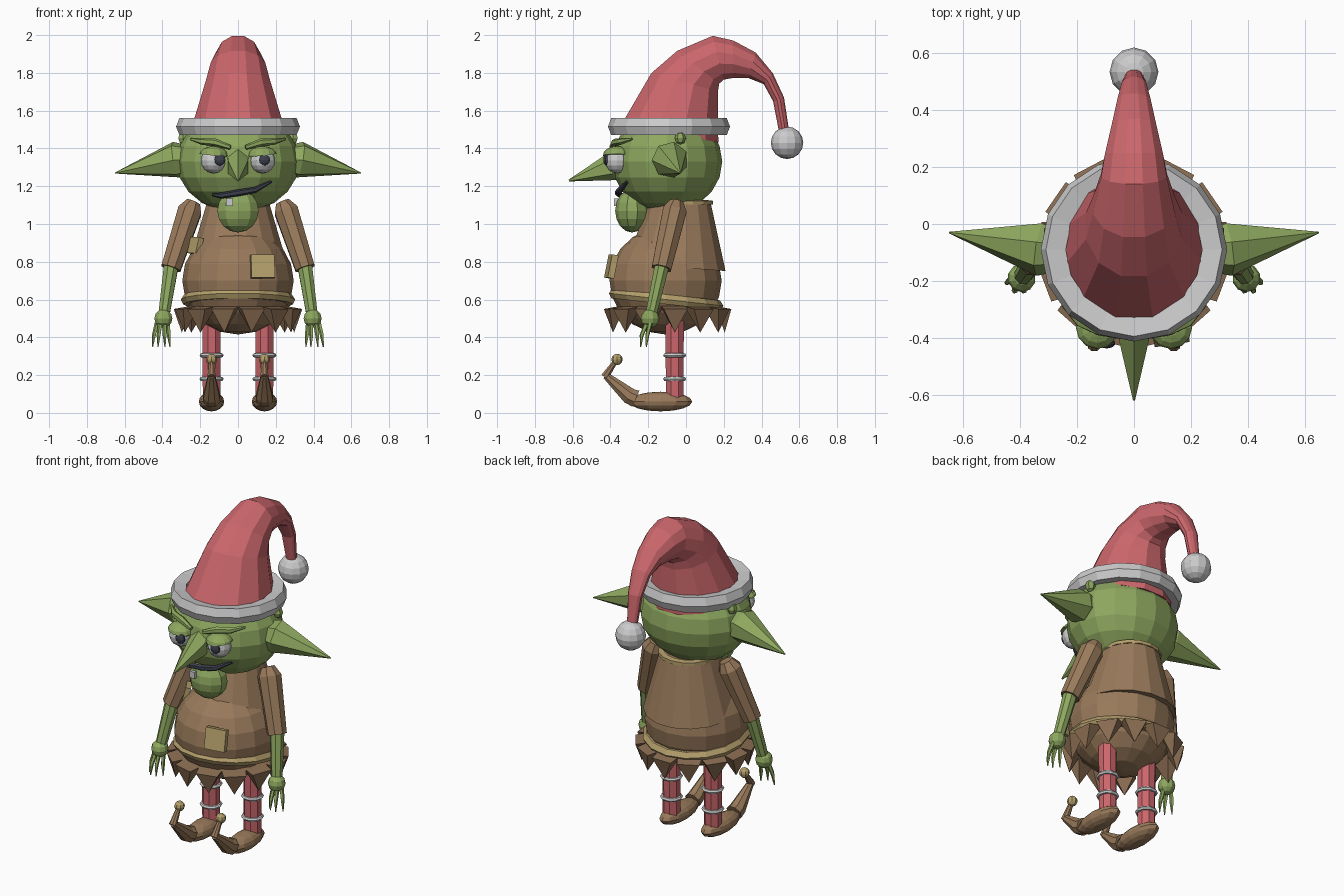
import bpy, bmesh, math
from mathutils import Vector, Matrix

if "Cube" in bpy.data.objects:
    bpy.data.objects.remove(bpy.data.objects["Cube"])


def material(name, rgb):
    m = bpy.data.materials.new(name)
    m.diffuse_color = (*rgb, 1)
    m.use_nodes = True
    m.node_tree.nodes["Principled BSDF"].inputs["Base Color"].default_value = m.diffuse_color
    return m


RED = material("red cloth", (0.60, 0.135, 0.15))
GREEN = material("green skin", (0.27, 0.39, 0.115))
BROWN = material("brown cloth", (0.32, 0.195, 0.105))
DARKBROWN = material("ragged brown", (0.26, 0.155, 0.085))
TAN = material("tan trim", (0.46, 0.35, 0.15))
WHITE = material("white fur", (0.60, 0.60, 0.61))
SLATE = material("dark slate", (0.045, 0.05, 0.07))


def finish(name, bm, mat):
    bmesh.ops.recalc_face_normals(bm, faces=bm.faces[:])
    me = bpy.data.meshes.new(name)
    bm.to_mesh(me)
    bm.free()
    me.materials.append(mat)
    ob = bpy.data.objects.new(name, me)
    bpy.context.collection.objects.link(ob)
    return ob


def ball(name, mat, c, r, seg=12, rings=8, cut=None):
    """Ellipsoid; cut = normal of a plane through the centre, keeping that side."""
    bm = bmesh.new()
    mtx = Matrix.Translation(c) @ Matrix.Diagonal((*r, 1))
    bmesh.ops.create_uvsphere(bm, u_segments=seg, v_segments=rings, radius=1, matrix=mtx)
    if cut:
        res = bmesh.ops.bisect_plane(bm, geom=bm.verts[:] + bm.edges[:] + bm.faces[:],
                                     plane_co=c, plane_no=cut, clear_inner=True)
        edges = [e for e in res["geom_cut"] if isinstance(e, bmesh.types.BMEdge)]
        bmesh.ops.edgeloop_fill(bm, edges=edges)
    return finish(name, bm, mat)


def loft(name, mat, rings, closed=False):
    """Skin rings of points; closed joins the last ring to the first."""
    bm = bmesh.new()
    vs = [[bm.verts.new(p) for p in ring] for ring in rings]
    n = len(vs[0])
    pairs = list(zip(vs, vs[1:])) + ([(vs[-1], vs[0])] if closed else [])
    for a, b in pairs:
        for i in range(n):
            j = (i + 1) % n
            bm.faces.new((a[i], a[j], b[j], b[i]))
    if not closed:
        bm.faces.new(vs[0])
        bm.faces.new(vs[-1])
    return finish(name, bm, mat)


def tube(name, mat, path, radii, sides=8, squash=1.0):
    pts = [Vector(p) for p in path]
    span = (pts[-1] - pts[0]).normalized()
    ref = Vector((0, 1, 0)) if abs(span.x) > 0.7 else Vector((1, 0, 0))
    rings = []
    for i, p in enumerate(pts):
        d = (pts[min(i + 1, len(pts) - 1)] - pts[max(i - 1, 0)]).normalized()
        u = (ref - d * d.dot(ref)).normalized()
        v = d.cross(u)
        rings.append([p + radii[i] * (u * math.cos(t) + squash * v * math.sin(t))
                      for t in (2 * math.pi * (k + 0.5) / sides for k in range(sides))])
    return loft(name, mat, rings)


def hoop(name, mat, c, profile, sides=16, sy=1.0, slope=0.0):
    """Closed (radius, z) profile turned round z, optionally tilted along y."""
    rings = []
    for r, z in profile:
        ring = []
        for k in range(sides):
            t = 2 * math.pi * k / sides
            y = r * sy * math.sin(t)
            ring.append((c[0] + r * math.cos(t), c[1] + y, c[2] + z + slope * y))
        rings.append(ring)
    return loft(name, mat, rings, closed=True)


def plate(name, mat, c, size, rot):
    bm = bmesh.new()
    bmesh.ops.create_cube(bm, size=1)
    m = Matrix.Translation(c) @ Matrix.Rotation(rot[1], 4, 'Z') @ \
        Matrix.Rotation(rot[0], 4, 'X') @ Matrix.Diagonal((*size, 1))
    bm.transform(m)
    return finish(name, bm, mat)


# Head and face
ball("head", GREEN, (0, -0.1, 1.33), (0.325, 0.292, 0.27), 16, 10)
ball("chin", GREEN, (0, -0.285, 1.07), (0.115, 0.09, 0.115), 10, 8)
tube("nose", GREEN, [(0, -0.34, 1.33), (0, -0.40, 1.30), (0, -0.62, 1.23)],
     [0.065, 0.06, 0.004], 6, 1.2)
tube("mouth", SLATE, [(-0.135, -0.315, 1.155), (-0.09, -0.345, 1.15), (0, -0.36, 1.165),
                      (0.09, -0.35, 1.18), (0.175, -0.31, 1.225)],
     [0.008, 0.016, 0.018, 0.016, 0.008], 6)
plate("tooth", WHITE, (-0.045, -0.37, 1.115), (0.035, 0.02, 0.04), (0, 0))
for s in (-1, 1):
    ball("eye", WHITE, (s * 0.13, -0.365, 1.335), (0.067, 0.065, 0.067), 12, 8)
    ball("pupil", SLATE, (s * 0.118 + 0.022, -0.42, 1.34), (0.031, 0.018, 0.031), 10, 6)
    ball("eyelid", GREEN, (s * 0.13, -0.365, 1.362), (0.077, 0.075, 0.05), 12, 8,
         cut=(-s * 0.12, 0, 1))
    tube("eyebrow", GREEN, [(s * 0.04, -0.395, 1.405), (s * 0.12, -0.375, 1.432),
                            (s * 0.19, -0.345, 1.437), (s * 0.25, -0.285, 1.45)],
         [0.012, 0.02, 0.018, 0.007], 6)
    # Pointed ears with a small wart above
    tube("ear", GREEN, [(s * 0.27, -0.09, 1.34), (s * 0.33, -0.085, 1.34),
                        (s * 0.65, -0.03, 1.27)], [0.08, 0.098, 0.003], 7)
    ball("wart", GREEN, (s * 0.29, -0.03, 1.455), (0.03, 0.03, 0.035), 6, 4)

# Drooping hat: upper/lower outline points (y, z) and half width
outline = [(-0.35, 1.53, 0.18, 1.43, 0.26), (-0.19, 1.80, 0.175, 1.70, 0.175),
           (-0.05, 1.92, 0.18, 1.74, 0.15), (0.14, 2.0, 0.20, 1.76, 0.12),
           (0.25, 1.975, 0.25, 1.77, 0.105), (0.37, 1.91, 0.33, 1.77, 0.08),
           (0.46, 1.80, 0.41, 1.74, 0.06), (0.52, 1.67, 0.46, 1.65, 0.045),
           (0.55, 1.47, 0.495, 1.47, 0.03)]
hat = []
for ya, za, yb, zb, w in outline:
    a, b = Vector((0, ya, za)), Vector((0, yb, zb))
    hat.append([(a + b) / 2 + (a - b) / 2 * math.cos(t) + Vector((w * math.sin(t), 0, 0))
                for t in (2 * math.pi * (k + 0.5) / 12 for k in range(12))])
loft("hat", RED, hat)
hoop("hat_brim", WHITE, (0, -0.09, 1.515),
     [(0.24, 0.035), (0.31, 0.047), (0.328, 0.0), (0.31, -0.045), (0.24, -0.04)], 16, 0.985)
ball("pompom", WHITE, (0, 0.535, 1.43), (0.086, 0.086, 0.086), 12, 8)

# Torso, jacket and trims
ball("belly", BROWN, (0, -0.108, 0.70), (0.295, 0.297, 0.285), 16, 10)
tube("jacket", BROWN, [(0, -0.03, 1.12), (0, -0.055, 0.77)], [0.165, 0.27], 16)
hoop("collar", TAN, (0, -0.03, 1.115),
     [(0.14, 0.012), (0.172, 0.008), (0.172, -0.012), (0.14, -0.012)])
hoop("belt", TAN, (0, -0.105, 0.605),
     [(0.25, 0.022), (0.285, 0.022), (0.303, -0.005), (0.29, -0.03), (0.25, -0.03)],
     slope=-0.11)
plate("front_patch", TAN, (0.13, -0.395, 0.775), (0.125, 0.035, 0.125),
      (-0.2, 0.15))
plate("side_patch", TAN, (-0.225, -0.17, 0.885), (0.09, 0.03, 0.085), (-0.25, -1.05))

# Ragged hem made of hanging spikes
for k in range(13):
    t = 2 * math.pi * (k + 0.5) / 13 - math.pi / 2
    c, s = math.cos(t), math.sin(t)
    side = Vector((-s, c, 0)) * 0.07
    mid = Vector((0, -0.095, 0))
    out = Vector((c, s, 0))
    tip = mid + out * 0.30 + Vector((0, 0, 0.425))
    low = mid + out * 0.25 + Vector((0, 0, 0.565))
    high = mid + out * 0.335 + Vector((0, 0, 0.55))
    bm = bmesh.new()
    v = [bm.verts.new(p) for p in (low - side, high - side * 0.9, high + side * 0.9,
                                   low + side, tip)]
    bm.faces.new(v[:4])
    for i in range(4):
        bm.faces.new((v[i], v[(i + 1) % 4], v[4]))
    finish("hem_spike", bm, DARKBROWN)

for s in (-1, 1):
    # Arms and hands
    tube("sleeve", BROWN, [(s * 0.235, -0.05, 1.115), (s * 0.255, -0.06, 1.07),
                           (s * 0.355, -0.13, 0.765)], [0.04, 0.068, 0.056], 8)
    tube("forearm", GREEN, [(s * 0.352, -0.125, 0.79), (s * 0.392, -0.185, 0.52)],
         [0.042, 0.032], 8)
    ball("hand", GREEN, (s * 0.395, -0.19, 0.50), (0.05, 0.05, 0.05), 10, 6)
    for dx, dy in ((-0.035, 0.0), (-0.012, -0.03), (0.02, -0.03), (0.045, 0.0)):
        tube("finger", GREEN, [(s * (0.397 + dx * 0.7), -0.19 + dy * 0.6, 0.475),
                               (s * (0.40 + dx), -0.205 + dy, 0.41),
                               (s * (0.40 + dx * 1.15), -0.21 + dy, 0.35)],
             [0.013, 0.011, 0.003], 5)
    # Legs with rings
    x = s * 0.14
    tube("leg", RED, [(x, -0.06, 0.52), (x, -0.06, 0.07)], [0.053, 0.05], 8)
    for z in (0.305, 0.18):
        hoop("leg_ring", WHITE, (x, -0.06, z),
             [(0.045, 0.012), (0.058, 0.010), (0.064, 0), (0.058, -0.010), (0.045, -0.012)], 10)
    # Curled shoes
    ball("shoe", BROWN, (x, -0.135, 0.06), (0.067, 0.168, 0.052), 12, 8)
    tube("shoe_toe", BROWN, [(x, -0.265, 0.075), (x, -0.30, 0.09), (x, -0.425, 0.198)],
         [0.05, 0.047, 0.02], 8)
    tube("shoe_curl", BROWN, [(x, -0.43, 0.19), (x, -0.372, 0.275)], [0.023, 0.013], 8)
    ball("shoe_bobble", TAN, (x, -0.365, 0.283), (0.03, 0.03, 0.03), 8, 6)
